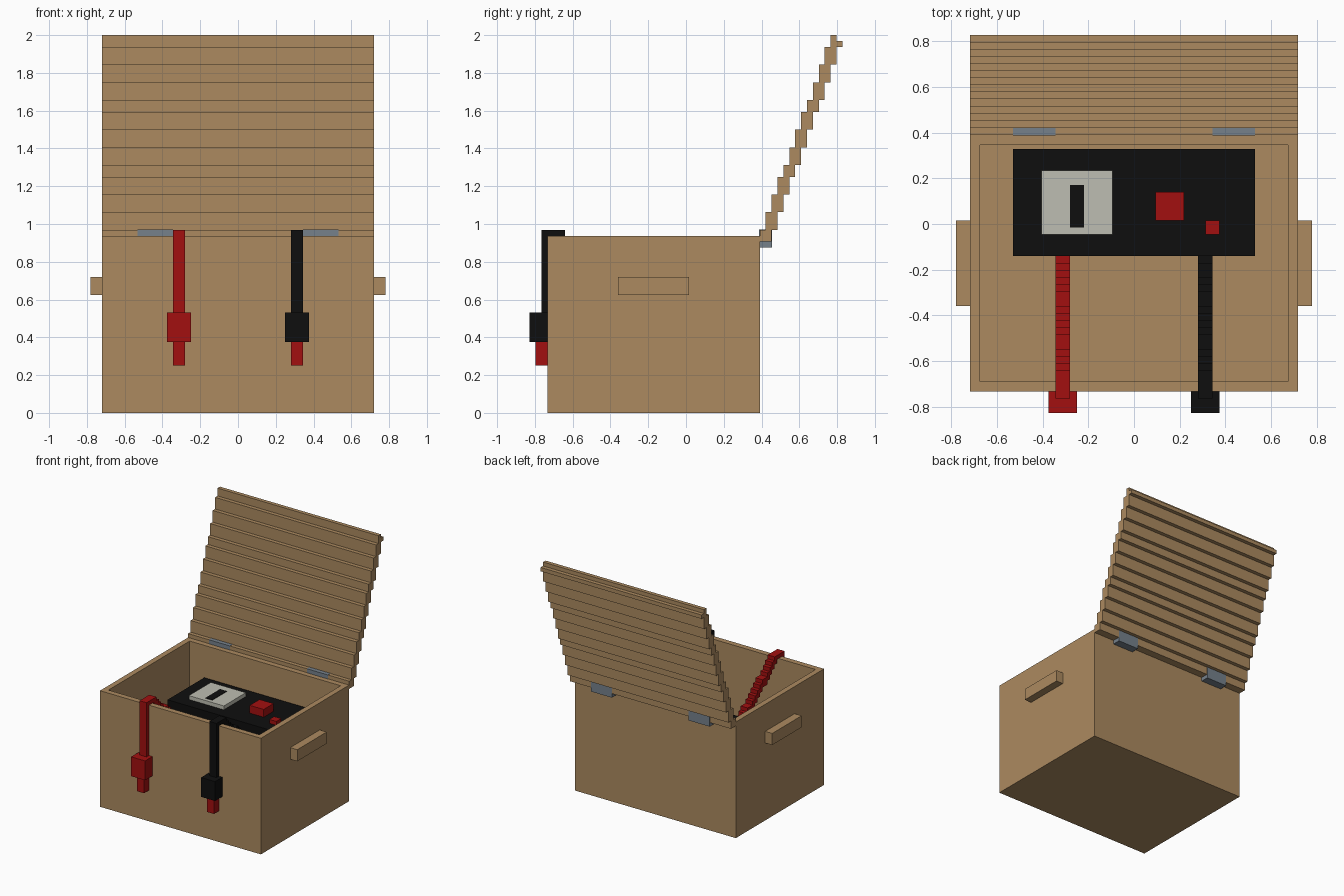
import bpy, bmesh

if "Cube" in bpy.data.objects:
    bpy.data.objects.remove(bpy.data.objects["Cube"])

U = 1 / 32  # block unit; all part coordinates below are in blocks


def material(name, rgb):
    m = bpy.data.materials.new(name)
    m.diffuse_color = (*rgb, 1)
    m.use_nodes = True
    m.node_tree.nodes["Principled BSDF"].inputs["Base Color"].default_value = m.diffuse_color
    return m


wood = material("wood", (0.413, 0.255, 0.117))
black = material("black", (0.0045, 0.0045, 0.0045))
red = material("red", (0.36, 0.005, 0.005))
white = material("off_white", (0.515, 0.515, 0.445))
steel = material("steel", (0.18, 0.22, 0.26))


def finish(name, bm, mat):
    bmesh.ops.recalc_face_normals(bm, faces=bm.faces)
    bmesh.ops.scale(bm, vec=(U, U, U), verts=bm.verts)
    me = bpy.data.meshes.new(name)
    bm.to_mesh(me)
    bm.free()
    me.materials.append(mat)
    ob = bpy.data.objects.new(name, me)
    bpy.context.collection.objects.link(ob)
    return ob


def cuboid(bm, x, y, z):
    verts = bmesh.ops.create_cube(bm, size=1)["verts"]
    for v in verts:
        v.co = [a + (c + 0.5) * (b - a) for c, (a, b) in zip(v.co, (x, y, z))]


def block(name, x, y, z, mat):
    bm = bmesh.new()
    cuboid(bm, x, y, z)
    return finish(name, bm, mat)


def stepped(name, y0, columns, x, mat):
    """Side profile made of one-block columns (low, high), extruded along x."""
    top, bottom = [], []
    for i, (lo, hi) in enumerate(columns):
        top += [(y0 + i, hi), (y0 + i + 1, hi)]
        bottom += [(y0 + i, lo), (y0 + i + 1, lo)]
    pts = []
    for p in top + bottom[::-1]:
        if not pts or p != pts[-1]:
            pts.append(p)
    bm = bmesh.new()
    face = bm.faces.new([bm.verts.new((x[0], py, pz)) for py, pz in pts])
    ext = bmesh.ops.extrude_face_region(bm, geom=[face])["geom"]
    bmesh.ops.translate(bm, vec=(x[1] - x[0], 0, 0),
                        verts=[g for g in ext if isinstance(g, bmesh.types.BMVert)])
    if face.is_valid and len(face.verts[0].link_faces) < 3:
        bm.faces.new([v for v in face.verts])
    return finish(name, bm, mat)


# open box: cube with the top inset and sunk to the floor
bm = bmesh.new()
cuboid(bm, (-23, 23), (-23.5, 12.5), (0, 30))
lid_face = max(bm.faces, key=lambda f: f.calc_center_median().z)
bmesh.ops.inset_region(bm, faces=[lid_face], thickness=2)
ext = bmesh.ops.extrude_face_region(bm, geom=[lid_face])["geom"]
bmesh.ops.translate(bm, vec=(0, 0, -28), verts=[g for g in ext if isinstance(g, bmesh.types.BMVert)])
if lid_face.is_valid:
    bmesh.ops.delete(bm, geom=[lid_face], context="FACES_ONLY")
finish("box", bm, wood)

# open lid leaning back in steps
highs = [31, 34, 37, 40, 42, 45, 48, 51, 53, 56, 59, 62, 64]
lows = [29, 29] + highs[:-1]
lid = list(zip(lows, highs + [63]))
stepped("lid", 12.5, lid, (-23, 23), wood)

# side handles and hinges
for side, s in (("left", -1), ("right", 1)):
    block(side + "_handle", sorted((s * 23, s * 25)), (-11.5, 0.5), (20, 23), wood)
    block(side + "_hinge", sorted((s * 11, s * 17)), (12.4, 14.6), (28, 31.05), steel)

# power unit inside the box, with gauge and buttons
block("power_unit", (-17, 17), (-4.5, 10.5), (2, 22), black)
block("gauge", (-13, -3), (-1.5, 7.5), (22, 23), white)
block("gauge_needle", (-9, -7), (-0.5, 5.5), (22.5, 23.1), black)
block("large_button", (3, 7), (0.5, 4.5), (22, 24), red)
block("small_button", (10, 12), (-1.5, 0.5), (22, 23), red)

# cables: down the front, over the rim, stepping down to the power unit
cable = [(17, 31), (30, 31), (30, 31), (29, 31)]
for j in range(16):
    h = round(30 - 0.85 * j)
    cable.append((h - 2, h))
for label, c, mat in (("red", -10, red), ("black", 10, black)):
    stepped(label + "_cable", -24.5, cable, (c - 1, c + 1), mat)
    block(label + "_clamp", (c - 2, c + 2), (-26.5, -23.5), (12, 17), mat)
    block(label + "_clamp_tip", (c - 1, c + 1), (-25.5, -23.5), (8, 12), red)
